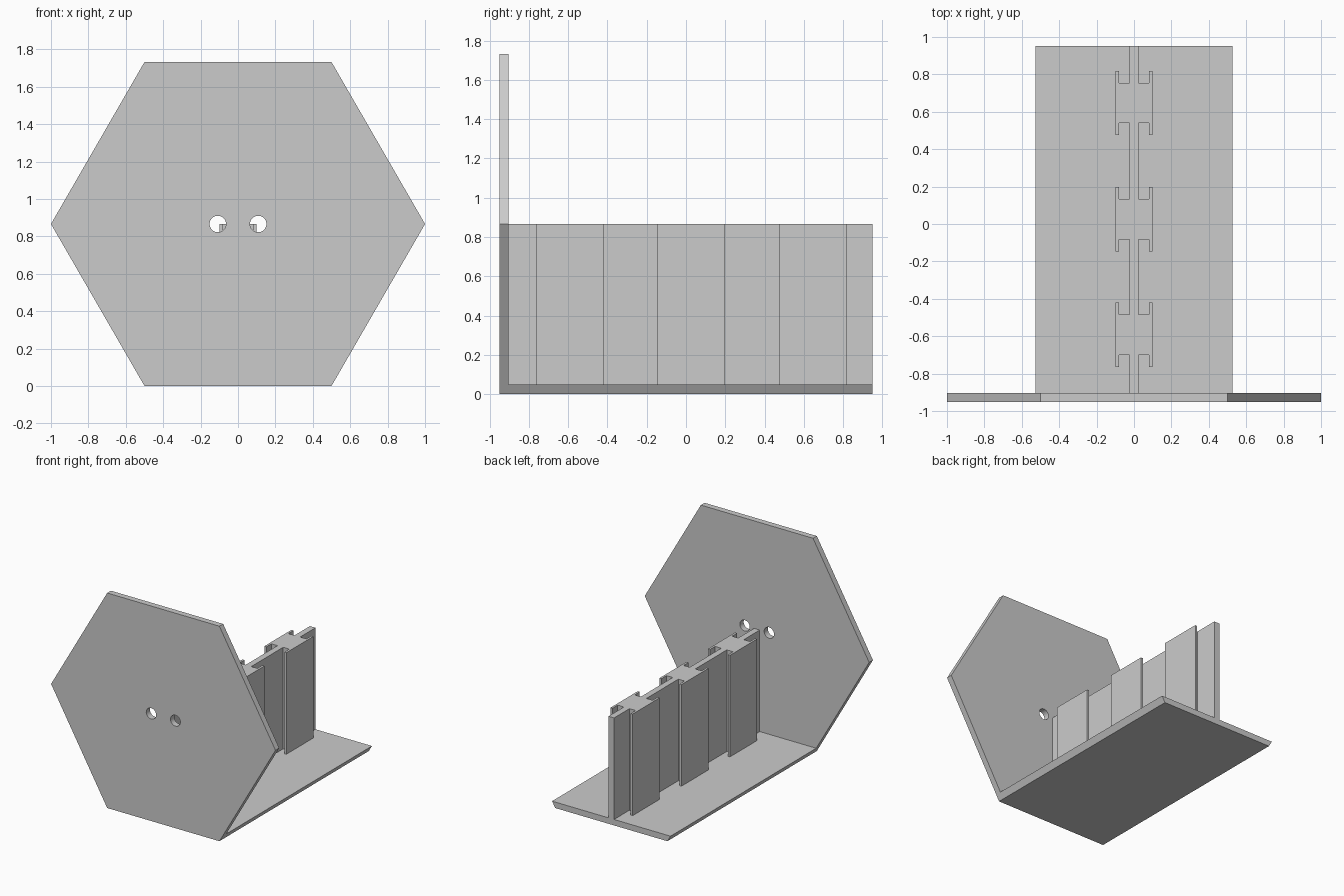
import bpy
import bmesh
from math import cos, sin, pi, sqrt
from mathutils import Vector

if "Cube" in bpy.data.objects:
    bpy.data.objects.remove(bpy.data.objects["Cube"], do_unlink=True)

MID = sqrt(3) / 2      # height of the hexagon centre
THICK = 0.048          # sheet thickness
HALF = 0.951           # half of the overall depth

grey = bpy.data.materials.new("plain grey")
grey.use_nodes = True
grey.diffuse_color = (0.6, 0.6, 0.6, 1)
grey.node_tree.nodes["Principled BSDF"].inputs["Base Color"].default_value = (0.6, 0.6, 0.6, 1)


def prism(name, outline, direction):
    """Extrude a closed outline of 3D points along a direction."""
    bm = bmesh.new()
    face = bm.faces.new([bm.verts.new(p) for p in outline])
    new = bmesh.ops.extrude_face_region(bm, geom=[face], use_keep_orig=True)["geom"]
    bmesh.ops.translate(bm, vec=Vector(direction),
                        verts=[v for v in new if isinstance(v, bmesh.types.BMVert)])
    bmesh.ops.recalc_face_normals(bm, faces=bm.faces)
    mesh = bpy.data.meshes.new(name)
    bm.to_mesh(mesh)
    bm.free()
    mesh.materials.append(grey)
    obj = bpy.data.objects.new(name, mesh)
    bpy.context.collection.objects.link(obj)
    return obj


def ring(x, radius, sides, y):
    """Regular polygon in an upright plane, at the hexagon's centre height."""
    return [(x + radius * cos(2 * pi * i / sides), y, MID + radius * sin(2 * pi * i / sides))
            for i in range(sides)]


# Upright hexagonal plate with two round holes
plate = prism("front_plate", ring(0, 1, 6, -HALF), (0, THICK, 0))
for side in (-1, 1):
    cutter = prism("hole_cutter", ring(side * 0.108, 0.044, 32, -HALF - 0.1), (0, 0.3, 0))
    cutter.hide_render = True
    cut = plate.modifiers.new("hole", "BOOLEAN")
    cut.operation = "DIFFERENCE"
    cut.solver = "EXACT"
    cut.object = cutter
    bpy.context.view_layer.objects.active = plate
    bpy.ops.object.modifier_apply(modifier=cut.name)
    bpy.data.objects.remove(cutter, do_unlink=True)

# Floor, its long edges continuing the slope of the hexagon
flare = 0.5 + THICK / sqrt(3)
back = THICK - HALF
prism("floor", [(-0.5, back, 0), (0.5, back, 0), (flare, back, THICK), (-flare, back, THICK)],
      (0, HALF - back, 0))

# Centre wall with three pairs of hooked rails, as one mirrored outline
WEB, NECK, OUTER = 0.025, 0.08, 0.098
right_half = [(WEB, back)]
for y in (-0.592, 0.025, 0.647):
    right_half += [(WEB, y - 0.108), (NECK, y - 0.108), (NECK, y - 0.172), (OUTER, y - 0.172),
                   (OUTER, y + 0.172), (NECK, y + 0.172), (NECK, y + 0.108), (WEB, y + 0.108)]
right_half.append((WEB, HALF))
outline = right_half + [(-x, y) for x, y in reversed(right_half)]
prism("rail_wall", [(x, y, THICK) for x, y in outline], (0, 0, MID - THICK))

# Smooth hole walls, sharp edges elsewhere
bpy.ops.object.select_all(action="DESELECT")
plate.select_set(True)
bpy.context.view_layer.objects.active = plate
bpy.ops.object.shade_smooth_by_angle(angle=pi / 6)
